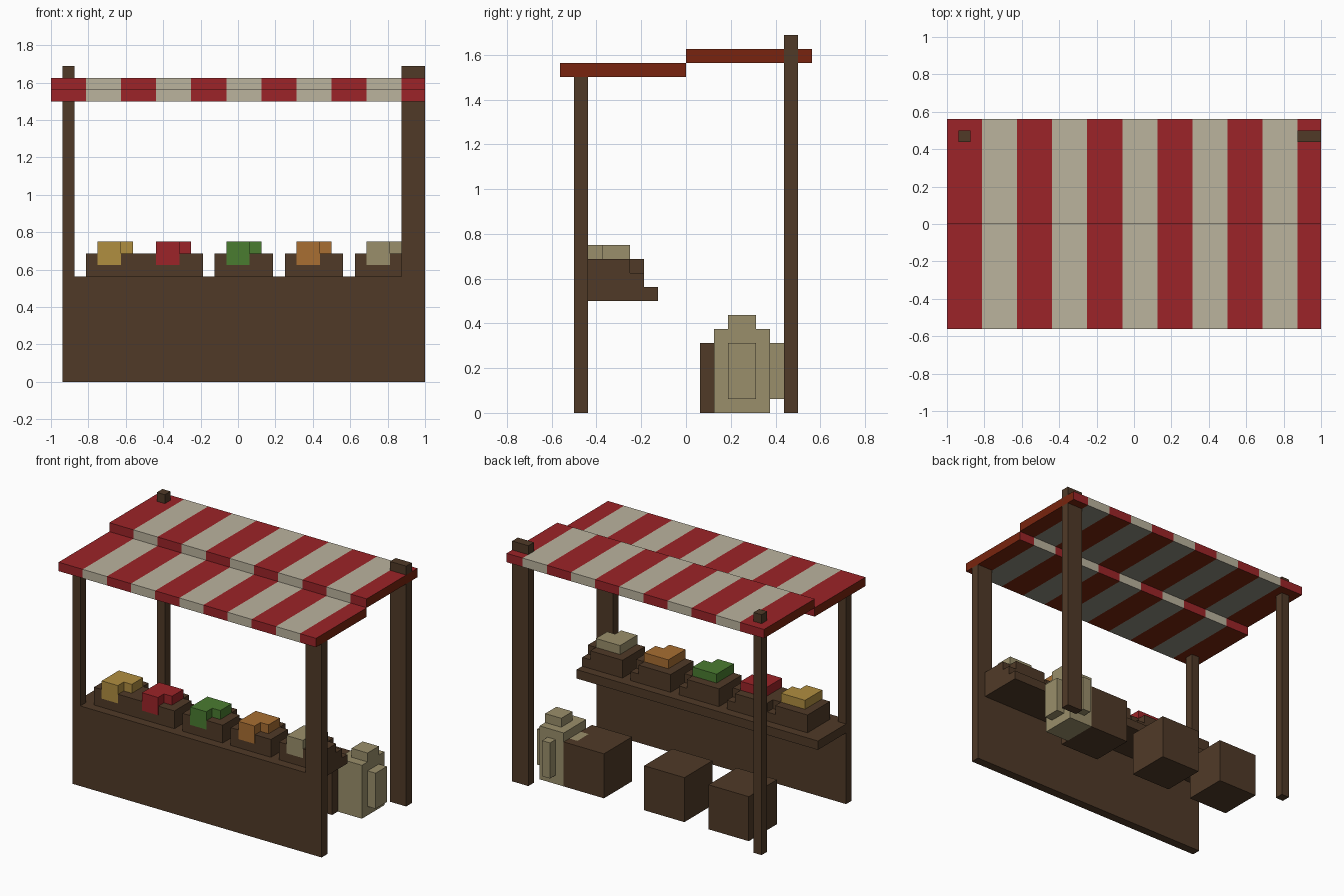
import bpy
import bmesh

U = 0.0625  # one block unit; all box sizes below are in blocks

cube = bpy.data.objects.get("Cube")
if cube:
    bpy.data.objects.remove(cube, do_unlink=True)


def linear(c):
    c /= 255
    return c / 12.92 if c < 0.04045 else ((c + 0.055) / 1.055) ** 2.4


def material(name, *rgb):
    mat = bpy.data.materials.new(name)
    mat.use_nodes = True
    colour = [linear(c) for c in rgb] + [1]
    mat.diffuse_color = colour
    mat.node_tree.nodes["Principled BSDF"].inputs["Base Color"].default_value = colour
    return mat


wood = material("dark_wood", 80, 58, 39)
red = material("red_cloth", 156, 36, 40)
cream = material("cream_cloth", 187, 179, 158)
rust = material("rust_lining", 120, 36, 14)
grey = material("grey_lining", 141, 141, 127)
yellow = material("yellow_produce", 176, 142, 64)
green = material("green_produce", 74, 124, 48)
orange = material("orange_produce", 168, 110, 50)
beige = material("beige_sack", 154, 143, 107)


def blocks(name, boxes, *mats):
    """Make one object from boxes given as (x0, x1, y0, y1, z0, z1)."""
    bm = bmesh.new()
    for x0, x1, y0, y1, z0, z1 in boxes:
        verts = bmesh.ops.create_cube(bm, size=1)["verts"]
        for v in verts:
            v.co.x = U * (x1 if v.co.x > 0 else x0)
            v.co.y = U * (y1 if v.co.y > 0 else y0)
            v.co.z = U * (z1 if v.co.z > 0 else z0)
    bm.normal_update()
    mesh = bpy.data.meshes.new(name)
    bm.to_mesh(mesh)
    bm.free()
    for mat in mats:
        mesh.materials.append(mat)
    obj = bpy.data.objects.new(name, mesh)
    bpy.context.collection.objects.link(obj)
    return obj


# Counter and posts
blocks("counter_front", [(-15, 16, -8, -7, 0, 9)], wood)
blocks("counter_shelf", [(-15, 15, -7, -2, 8, 9)], wood)
for side, x0, x1 in (("right", -15, -14), ("left", 14, 16)):
    blocks("front_post_" + side, [(x0, x1, -8, -7, 9, 24)], wood)
    blocks("back_post_" + side, [(x0, x1, 7, 8, 0, 27)], wood)

# Striped canopy in two steps, with separate colours for lining and red ends
for part, y0, z0 in (("front", -9, 24), ("back", 0, 25)):
    for i, x in enumerate(range(-16, 16, 3)):
        is_red = i % 2 == 0
        stripe = blocks(f"{part}_canopy_stripe_{i + 1}",
                        [(x, min(x + 3, 16), y0, y0 + 9, z0, z0 + 1)],
                        *((red, rust) if is_red else (cream, grey)))
        for face in stripe.data.polygons:
            n = face.normal
            face.material_index = int(n.z < -0.5 or (is_red and abs(n.x) > 0.5))

# Produce trays: a notched crate with a heap spilling over its front
for x, label, mat in ((-13, "yellow", yellow), (-8, "red", red), (-2, "green", green),
                      (4, "orange", orange), (10, "beige", beige)):
    blocks(label + "_tray", [(x, x + 5, -7, -3, 9, 10), (x, x + 5, -7, -4, 10, 11),
                             (x, x + 4, -4, -3, 10, 11)], wood)
    blocks(label + "_produce", [(x + 1, x + 4, -6, -4, 11, 12),
                                (x + 1, x + 3, -7.06, -6, 10, 12)], mat)

# Storage boxes on the ground
for i, x in enumerate((-12, -4, 6)):
    blocks(f"storage_box_{i + 1}", [(x, x + 5, 1, 6, 0, 5)], wood)

# Rounded sack
blocks("sack", [(11, 14, 2, 6, 0, 6), (10, 15, 3, 5, 1, 5),
                (12, 13, 3, 7, 1, 5), (12, 14, 3, 5, 6, 7)], beige)
